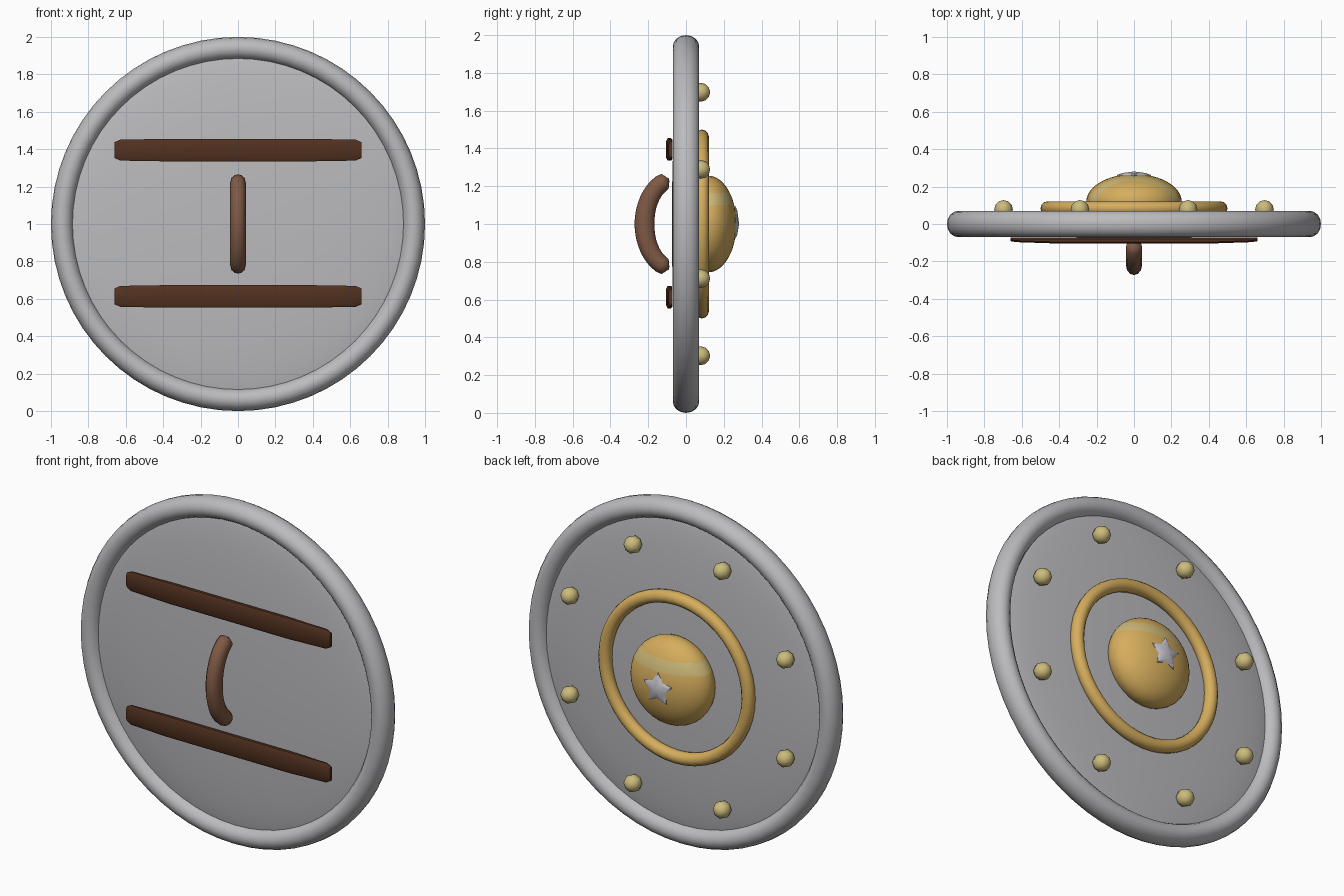
import bpy, bmesh, math
from mathutils import Vector

if "Cube" in bpy.data.objects:
    bpy.data.objects.remove(bpy.data.objects["Cube"])

C = Vector((0, 0, 1))          # shield centre
FACE_BACK = (-math.pi / 2, 0, 0)  # turns local z towards +y


def material(name, rgb):
    m = bpy.data.materials.new(name)
    m.diffuse_color = (*rgb, 1)
    m.use_nodes = True
    m.node_tree.nodes["Principled BSDF"].inputs["Base Color"].default_value = m.diffuse_color
    return m


STEEL = material("steel grey", (0.50, 0.50, 0.52))
GOLD = material("gold", (0.67, 0.42, 0.11))
PALE = material("pale gold band", (0.62, 0.49, 0.19))
STUD = material("stud brass", (0.60, 0.50, 0.20))
SILVER = material("silver", (0.55, 0.55, 0.60))
STRAP = material("dark leather", (0.085, 0.031, 0.014))
GRIP = material("brown leather", (0.215, 0.10, 0.058))


def finish(name, mat, angle=60):
    ob = bpy.context.object
    ob.name = name
    ob.data.materials.append(mat)
    bpy.ops.object.transform_apply(location=True, rotation=True, scale=True)
    bpy.ops.object.shade_smooth_by_angle(angle=math.radians(angle))
    return ob


def ball(name, mat, loc, scale, seg, rings):
    bpy.ops.mesh.primitive_uv_sphere_add(segments=seg, ring_count=rings, radius=1,
                                         location=loc, rotation=FACE_BACK)
    bpy.context.object.scale = scale
    return finish(name, mat)


def hoop(name, mat, y, major, minor, depth, seg, sides):
    bpy.ops.mesh.primitive_torus_add(major_radius=major, minor_radius=minor,
                                     major_segments=seg, minor_segments=sides,
                                     location=(0, y, 1), rotation=FACE_BACK)
    bpy.context.object.scale = (1, 1, depth / minor)
    return finish(name, mat)


def from_bmesh(name, bm, mat, angle=60):
    bmesh.ops.recalc_face_normals(bm, faces=bm.faces)
    me = bpy.data.meshes.new(name)
    bm.to_mesh(me)
    bm.free()
    ob = bpy.data.objects.new(name, me)
    bpy.context.collection.objects.link(ob)
    bpy.ops.object.select_all(action='DESELECT')
    ob.select_set(True)
    bpy.context.view_layer.objects.active = ob
    return finish(name, mat, angle)


# Domed plate and thick rim
ball("shield_plate", STEEL, C, (0.95, 0.95, 0.075), 64, 32)
hoop("rim", STEEL, 0, 0.94, 0.06, 0.07, 64, 16)

# Ring around the boss
hoop("boss_ring", GOLD, 0.084, 0.463, 0.037, 0.037, 48, 12)

# Boss with a level pale band cut into its upper part
boss = ball("boss", GOLD, (0, 0.12, 1), (0.255, 0.255, 0.147), 32, 24)
boss.data.materials.append(PALE)
bm = bmesh.new()
bm.from_mesh(boss.data)
BAND = (1.10, 1.165)
for z in BAND:
    bmesh.ops.bisect_plane(bm, geom=bm.verts[:] + bm.edges[:] + bm.faces[:],
                           plane_co=(0, 0, z), plane_no=(0, 0, 1))
for f in bm.faces:
    f.material_index = int(BAND[0] < f.calc_center_median().z < BAND[1])
bm.to_mesh(boss.data)
bm.free()

# Puffy star on top of the boss
bm = bmesh.new()
rows = []
for y, k in ((0.245, 1.0), (0.262, 1.0), (0.272, 0.72)):
    row = []
    for i in range(10):
        r = (0.095 if i % 2 == 0 else 0.056) * k
        a = math.pi * i / 5
        row.append(bm.verts.new((r * math.sin(a), y, 1 + r * math.cos(a))))
    rows.append(row)
for lo, hi in zip(rows, rows[1:]):
    for i in range(10):
        j = (i + 1) % 10
        bm.faces.new((lo[i], lo[j], hi[j], hi[i]))
tip = bm.verts.new((0, 0.281, 1))
for i in range(10):
    bm.faces.new((rows[-1][i], rows[-1][(i + 1) % 10], tip))
bm.faces.new(rows[0])
from_bmesh("star", bm, SILVER, 50)

# Eight studs
for i in range(8):
    a = math.radians(22.5 + 45 * i)
    ball(f"stud_{i + 1}", STUD,
         (0.755 * math.cos(a), 0.078, 1 + 0.755 * math.sin(a)), (0.05,) * 3, 8, 6)

# Two straps, slimmer towards their ends, with chamfered cross-section
for name, z0 in (("upper_strap", 1.395), ("lower_strap", 0.613)):
    bm = bmesh.new()
    rows = []
    for x, h, front in ((-0.66, 0.042, -0.092), (-0.63, 0.056, -0.097), (-0.39, 0.060, -0.105),
                        (0.39, 0.060, -0.105), (0.63, 0.056, -0.097), (0.66, 0.042, -0.092)):
        c = 0.008
        prof = ((-0.072, h - c), (-0.080, h), (front + c, h), (front, h - 2 * c))
        prof = prof + tuple((y, -z) for y, z in reversed(prof))
        rows.append([bm.verts.new((x, y, z0 + z)) for y, z in prof])
    for lo, hi in zip(rows, rows[1:]):
        for i in range(8):
            j = (i + 1) % 8
            bm.faces.new((lo[i], lo[j], hi[j], hi[i]))
    bm.faces.new(rows[0])
    bm.faces.new(rows[-1])
    from_bmesh(name, bm, STRAP, 30)

# Bowed hand grip: oval tube swept along an arc, with rounded ends
bm = bmesh.new()
N, SIDES, rows = 20, 12, []
for n in range(N + 1):
    t = -1 + 2 * n / N
    a = t * math.radians(80)
    centre = Vector((0, -0.062 - 0.158 * math.cos(a), 1 + 0.238 * math.sin(a)))
    out = Vector((0, -math.cos(a) / 0.158, math.sin(a) / 0.238)).normalized()
    s = math.sqrt(max(0.02, 1 - max(0, (abs(t) - 0.85) / 0.15) ** 2))
    thick = (0.053 - 0.008 * abs(t)) * s
    rows.append([bm.verts.new(centre + out * thick * math.cos(b)
                              + Vector((0.043 * s * math.sin(b), 0, 0)))
                 for b in (2 * math.pi * i / SIDES for i in range(SIDES))])
for lo, hi in zip(rows, rows[1:]):
    for i in range(SIDES):
        j = (i + 1) % SIDES
        bm.faces.new((lo[i], lo[j], hi[j], hi[i]))
bm.faces.new(rows[0])
bm.faces.new(rows[-1])
from_bmesh("hand_grip", bm, GRIP)
